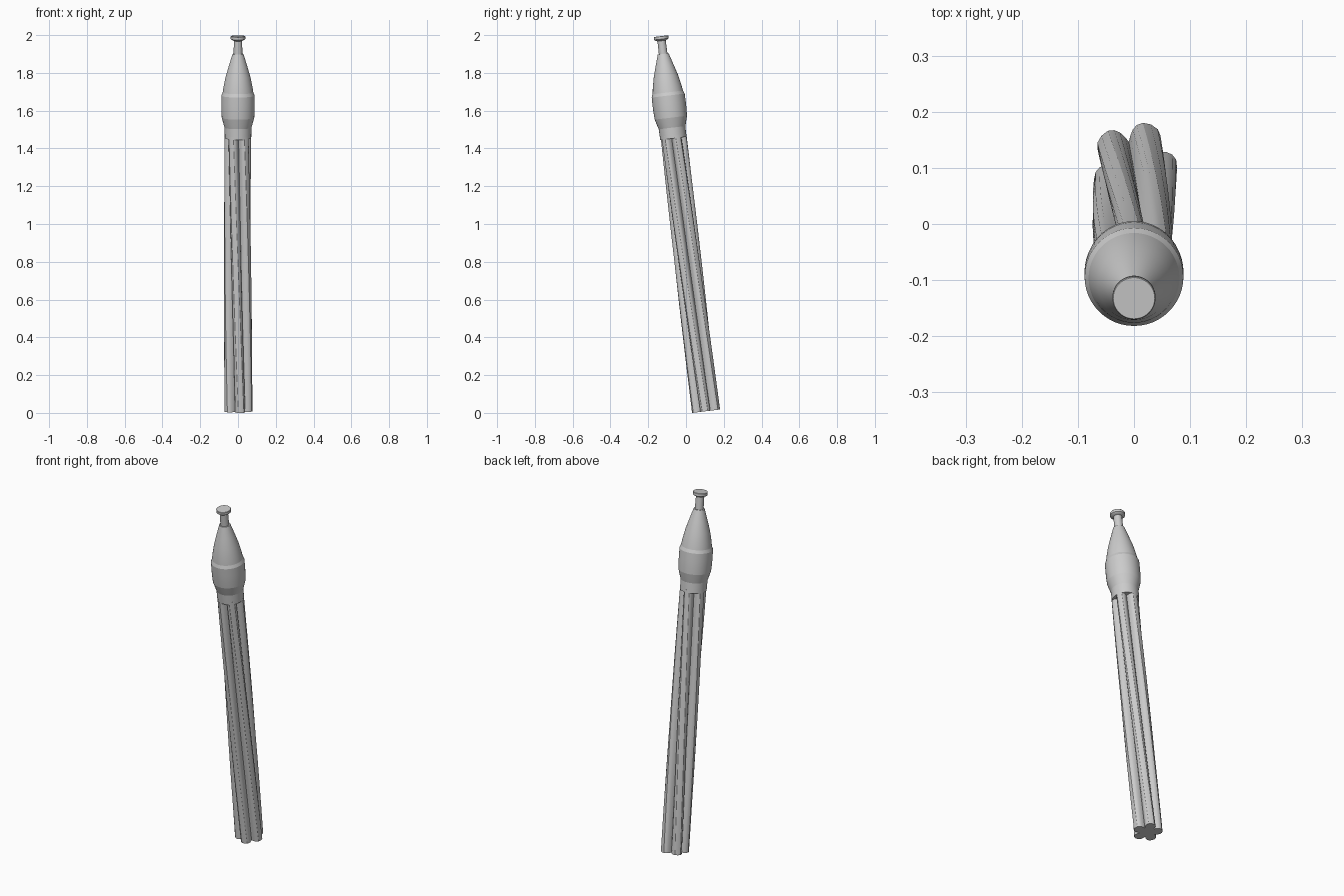
import bpy, bmesh, math
from mathutils import Matrix

if "Cube" in bpy.data.objects:
    bpy.data.objects.remove(bpy.data.objects["Cube"])

TILT = math.radians(6.87)
PLACE = Matrix.Translation((0, 0.107, 0.009)) @ Matrix.Rotation(TILT, 4, 'X')


def loft(name, rings, smooth_angle):
    """Skin a stack of closed rings, cap both ends, and lean the result."""
    bm = bmesh.new()
    loops = [[bm.verts.new(p) for p in ring] for ring in rings]
    n = len(loops[0])
    for lo, hi in zip(loops, loops[1:]):
        for i in range(n):
            j = (i + 1) % n
            bm.faces.new((lo[i], lo[j], hi[j], hi[i]))
    bm.faces.new(loops[0][::-1])
    bm.faces.new(loops[-1])
    bm.transform(PLACE)
    mesh = bpy.data.meshes.new(name)
    bm.to_mesh(mesh)
    bm.free()
    ob = bpy.data.objects.new(name, mesh)
    bpy.context.collection.objects.link(ob)
    bpy.ops.object.select_all(action='DESELECT')
    ob.select_set(True)
    bpy.context.view_layer.objects.active = ob
    bpy.ops.object.shade_smooth_by_angle(angle=math.radians(smooth_angle))
    return ob


def ring(r, z, n=48):
    return [(r * math.cos(math.tau * i / n), r * math.sin(math.tau * i / n), z)
            for i in range(n)]


# Shaft: five rounded lobes, twisted clockwise towards the head
LOBE = [(-36, 0.041), (-31, 0.050), (-25, 0.062), (-19, 0.070), (-11, 0.0755),
        (0, 0.077), (11, 0.0755), (19, 0.070), (25, 0.062), (31, 0.050)]
TWIST, LENGTH, STEPS = -45, 1.47, 60
rings = []
for s in range(STEPS + 1):
    t = s / STEPS
    scale = 1 - 0.07 * t
    level = []
    for k in range(5):
        for a, r in LOBE:
            ang = math.radians(67 + 72 * k + a + TWIST * t)
            level.append((scale * r * math.cos(ang), scale * r * math.sin(ang), LENGTH * t))
    rings.append(level)
loft("twisted_shaft", rings, 30)

# Head: collar, swollen barrel and long cone
HEAD = [(0.070, 1.455), (0.071, 1.512), (0.075, 1.525), (0.086, 1.565),
        (0.088, 1.60), (0.0885, 1.64), (0.088, 1.683), (0.081, 1.70),
        (0.077, 1.727), (0.065, 1.785), (0.048, 1.843), (0.029, 1.905)]
loft("head", [ring(r, z) for r, z in HEAD], 12)

# Neck and flat end cap
loft("neck", [ring(r, z) for r, z in [(0.023, 1.90), (0.022, 1.98)]], 30)
CAP = [(0.023, 1.975), (0.035, 1.981), (0.0385, 1.984), (0.0385, 1.998), (0.037, 2.0)]
loft("end_cap", [ring(r, z) for r, z in CAP], 30)
